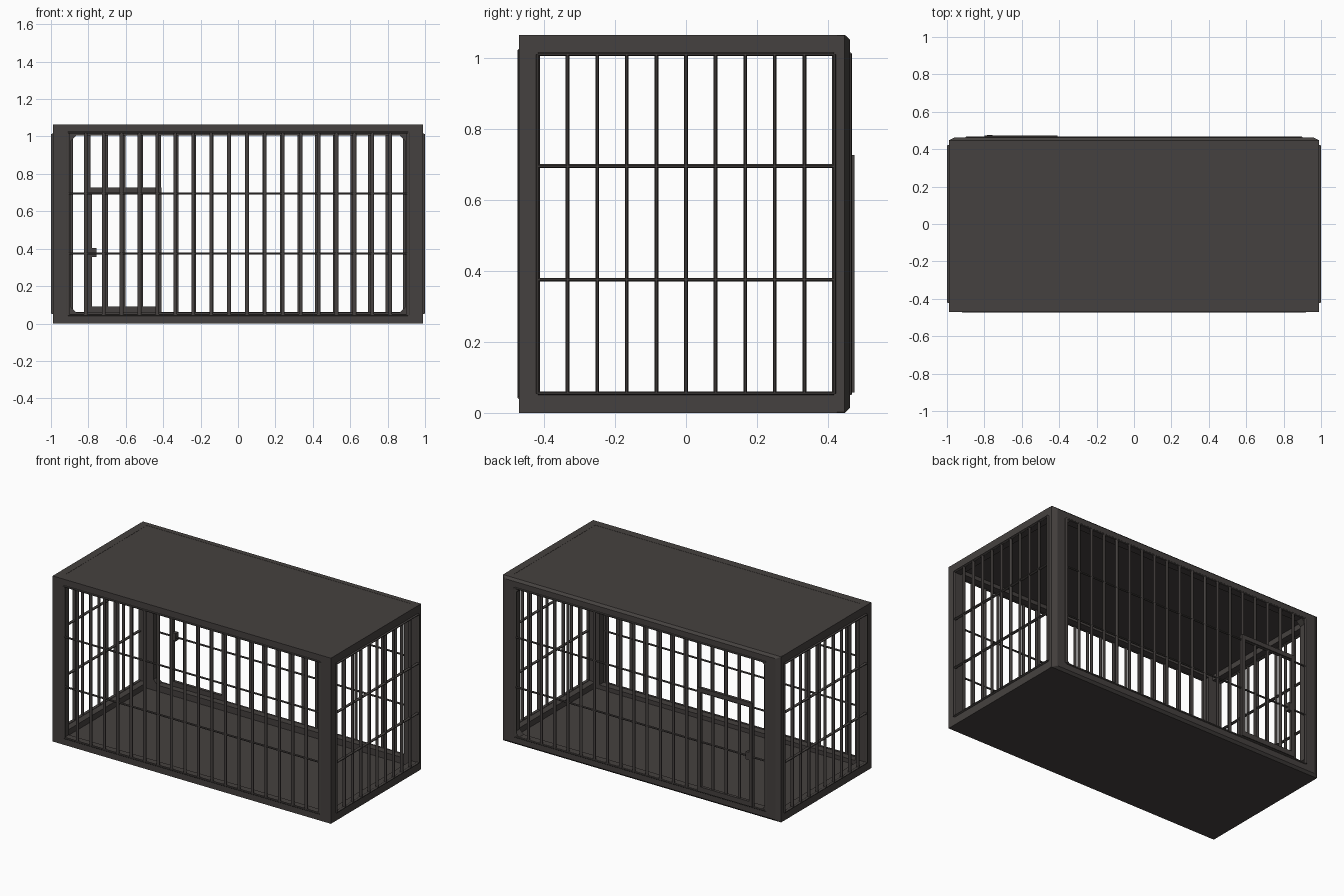
import bpy, bmesh, math
from mathutils import Matrix, Vector

if "Cube" in bpy.data.objects:
    bpy.data.objects.remove(bpy.data.objects["Cube"])

iron = bpy.data.materials.new("dark iron")
iron.diffuse_color = (0.060, 0.053, 0.050, 1)
iron.use_nodes = True
iron.node_tree.nodes["Principled BSDF"].inputs["Base Color"].default_value = iron.diffuse_color


def finish(name, bm):
    bmesh.ops.recalc_face_normals(bm, faces=bm.faces)
    me = bpy.data.meshes.new(name)
    bm.to_mesh(me)
    bm.free()
    me.materials.append(iron)
    ob = bpy.data.objects.new(name, me)
    bpy.context.collection.objects.link(ob)
    return ob


def boxes(name, spans):
    """Boxes given as (x0, x1, y0, y1, z0, z1)."""
    bm = bmesh.new()
    for x0, x1, y0, y1, z0, z1 in spans:
        m = Matrix.Translation(((x0 + x1) / 2, (y0 + y1) / 2, (z0 + z1) / 2))
        m = m @ Matrix.Diagonal((x1 - x0, y1 - y0, z1 - z0, 1))
        bmesh.ops.create_cube(bm, size=1, matrix=m)
    return finish(name, bm)


RAD = Vector((0.010, 0.0055, 0.0055))  # bars are wider along x


def bar(bm, axis, centre, length):
    """Eight-sided bar along x, y or z."""
    rot = {'x': Matrix.Rotation(math.pi / 2, 4, 'Y'),
           'y': Matrix.Rotation(math.pi / 2, 4, 'X'),
           'z': Matrix.Identity(4)}[axis]
    size = RAD.copy()
    size['xyz'.index(axis)] = length
    m = Matrix.Translation(centre) @ Matrix.Diagonal((*size, 1)) @ rot
    m = m @ Matrix.Rotation(math.pi / 8, 4, 'Z')
    bmesh.ops.create_cone(bm, cap_ends=True, segments=8, radius1=1.04,
                          radius2=1.04, depth=1, matrix=m)


def grille(name, axis, half, fixed, n, z0, z1):
    """Panel of n gaps with upright bars and four cross bars."""
    bm = bmesh.new()

    def at(u, z):
        return (u, fixed, z) if axis == 'x' else (fixed, u, z)
    for i in range(n + 1):
        bar(bm, 'z', at(-half + 2 * half * i / n, (z0 + z1) / 2), z1 - z0)
    for z in (z0, 0.375, 0.695, z1):
        bar(bm, axis, at(0, z), 2 * half)
    finish(name, bm)


# Roof and floor plates
boxes("roof", [(-0.989, 0.989, -0.469, 0.446, 1.045, 1.064)])
boxes("floor", [(-0.989, 0.989, -0.469, 0.446, 0.0, 0.018)])

# Front frame
boxes("front_posts", [(s * 0.95 - 0.04, s * 0.95 + 0.04, -0.47, -0.42, 0, 1.065)
                      for s in (-1, 1)])
boxes("front_rails", [(-0.92, 0.92, -0.47, -0.42, a, b)
                      for a, b in ((0, 0.045), (1.02, 1.065))])

# Side frame rails
boxes("side_rails", [(s * 0.965 - 0.025, s * 0.965 + 0.025, -0.43, 0.425, a, b)
                     for s in (-1, 1) for a, b in ((0, 0.055), (1.01, 1.065))])

# Back frame: bevelled outside, opening with cut corners
bm = bmesh.new()
rings = []
for hx, z0, z1, c, y in ((0.99, 0, 1.065, 0.002, 0.415),
                         (0.99, 0, 1.065, 0.002, 0.447),
                         (0.96, 0.014, 1.051, 0.004, 0.462),
                         (0.892, 0.058, 1.006, 0.028, 0.462),
                         (0.892, 0.058, 1.006, 0.028, 0.415)):
    pts = [(-hx + c, z0), (hx - c, z0), (hx, z0 + c), (hx, z1 - c),
           (hx - c, z1), (-hx + c, z1), (-hx, z1 - c), (-hx, z0 + c)]
    rings.append([bm.verts.new((x, y, z)) for x, z in pts])
for a, b in zip(rings, rings[1:] + rings[:1]):
    for i in range(8):
        j = (i + 1) % 8
        bm.faces.new((a[i], a[j], b[j], b[i]))
finish("back_frame", bm)

# Barred panels
grille("front_grille", 'x', 0.91, -0.469, 19, 0.045, 1.02)
grille("back_grille", 'x', 0.892, 0.462, 19, 0.055, 1.01)
grille("left_grille", 'y', 0.417, -0.99, 10, 0.055, 1.01)
grille("right_grille", 'y', 0.417, 0.99, 10, 0.055, 1.01)

# Door in the back panel, with latch
boxes("door_frame", [(-0.80, -0.41, 0.455, 0.474, 0.058, 0.09),
                     (-0.80, -0.41, 0.455, 0.474, 0.698, 0.726),
                     (-0.80, -0.78, 0.455, 0.474, 0.058, 0.726),
                     (-0.436, -0.41, 0.455, 0.474, 0.058, 0.726)])
boxes("door_latch", [(-0.785, -0.757, 0.448, 0.475, 0.355, 0.405)])
